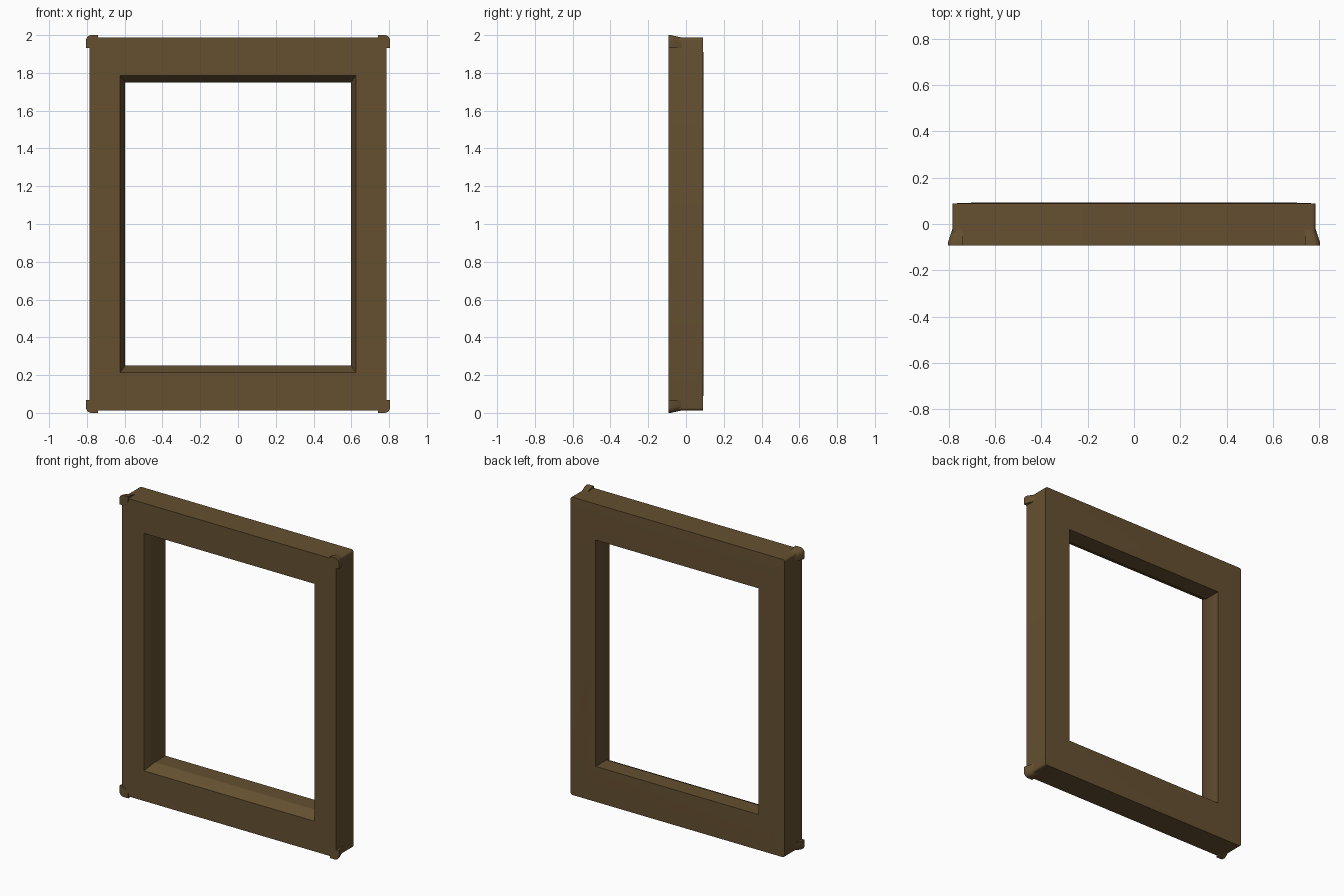
import bpy, bmesh, math

if "Cube" in bpy.data.objects:
    bpy.data.objects.remove(bpy.data.objects["Cube"])

wood = bpy.data.materials.new("dark_wood")
wood.diffuse_color = (0.13, 0.08, 0.03, 1)
wood.use_nodes = True
wood.node_tree.nodes["Principled BSDF"].inputs["Base Color"].default_value = wood.diffuse_color


def loft(name, rings, closed):
    """Skin a list of equal-length rings; closed joins last to first, otherwise cap ends."""
    bm = bmesh.new()
    rows = [[bm.verts.new(p) for p in r] for r in rings]
    n = len(rows[0])
    pairs = list(zip(rows, rows[1:]))
    if closed:
        pairs.append((rows[-1], rows[0]))
    else:
        bm.faces.new(rows[0])
        bm.faces.new(rows[-1])
    for a, b in pairs:
        for i in range(n):
            j = (i + 1) % n
            bm.faces.new((a[i], a[j], b[j], b[i]))
    bmesh.ops.remove_doubles(bm, verts=bm.verts, dist=1e-5)
    bmesh.ops.recalc_face_normals(bm, faces=bm.faces)
    me = bpy.data.meshes.new(name)
    bm.to_mesh(me)
    bm.free()
    me.materials.append(wood)
    ob = bpy.data.objects.new(name, me)
    ob.location.z = 1.0
    bpy.context.collection.objects.link(ob)
    bpy.ops.object.select_all(action='DESELECT')
    ob.select_set(True)
    bpy.context.view_layer.objects.active = ob
    return ob


def rect_ring(hx, hz, y, r=0.0, seg=4):
    """Rectangle in the xz plane with rounded corners of radius r."""
    pts = []
    for k, (sx, sz) in enumerate([(1, 1), (-1, 1), (-1, -1), (1, -1)]):
        for i in range(seg + 1):
            a = math.pi / 2 * (k + i / seg)
            pts.append((sx * (hx - r) + r * math.cos(a), y, sz * (hz - r) + r * math.sin(a)))
    return pts


# Frame body: outer wall, slightly raised back, straight rebate, sloped front lip
W, H = 0.785, 0.987
frame = loft("frame_body", [
    rect_ring(W, H, -0.092, 0.015),
    rect_ring(W, H, 0.089, 0.015),
    rect_ring(0.70, 0.89, 0.092),
    rect_ring(0.597, 0.75, 0.093),
    rect_ring(0.597, 0.75, -0.02),
    rect_ring(0.625, 0.787, -0.092),
], True)
bpy.ops.object.shade_smooth_by_angle(angle=math.radians(25))


# Flared corner caps that curl outward toward the front
def corner_ring(y, o, r=0.03):
    pts = [(W - 0.045, y, H - 0.02), (W - 0.045, y, H + o * 0.65)]
    for i in range(6):
        a = math.pi / 2 * (1 - i / 5)
        pts.append((W + o - r + r * math.cos(a), y, H + o * 0.65 - r + r * math.sin(a)))
    return pts + [(W + o, y, H - 0.055), (W - 0.02, y, H - 0.055)]


caps = loft("corner_caps", [corner_ring(y, o) for y, o in [
    (-0.093, 0.020), (-0.078, 0.019), (-0.06, 0.013), (-0.04, 0.006), (-0.02, -0.001)]], False)
m = caps.modifiers.new("four_corners", 'MIRROR')
m.use_axis = (True, False, True)
bpy.ops.object.shade_smooth_by_angle(angle=math.radians(35))
